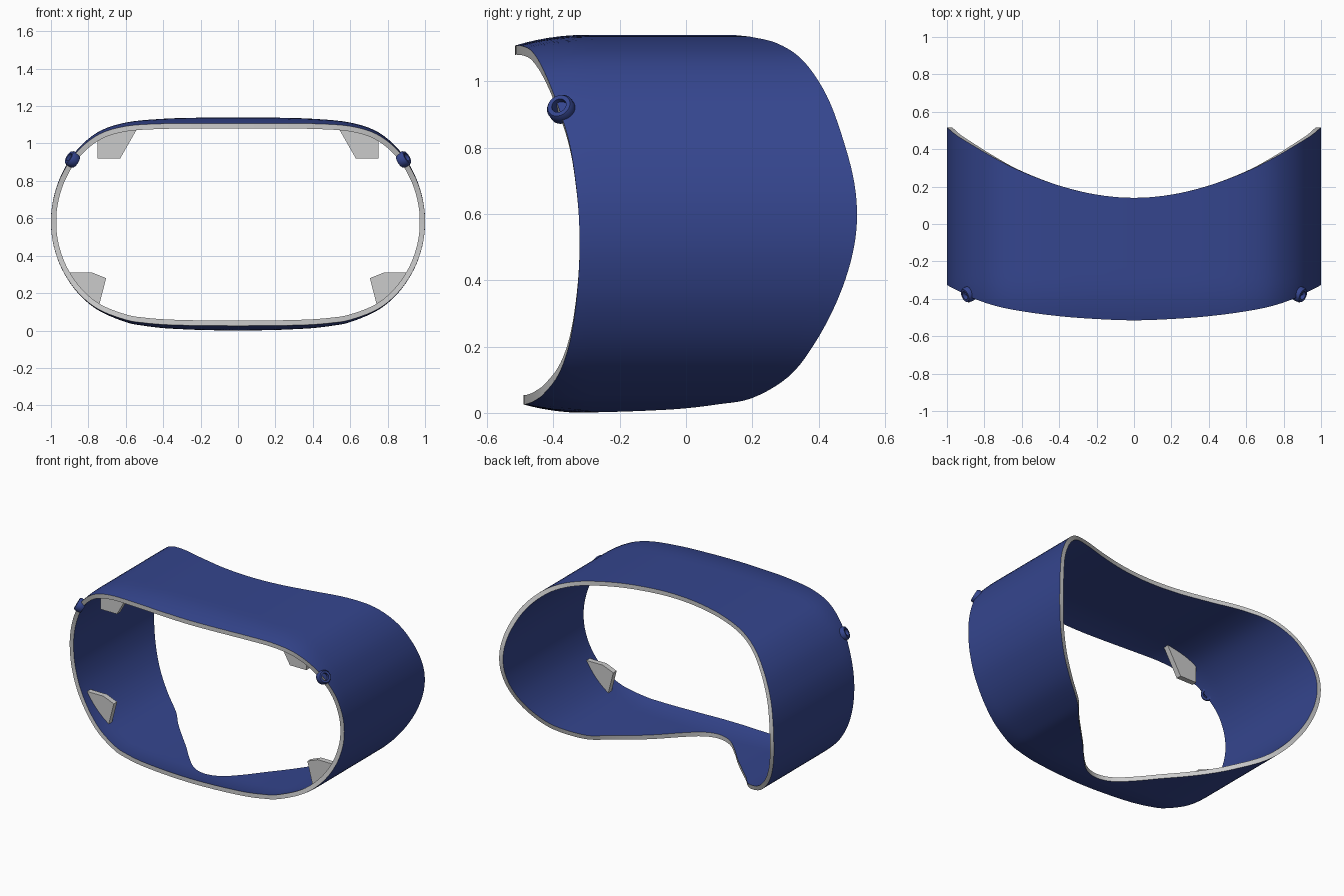
import bpy, bmesh
from math import pi, sin, cos
from mathutils import Vector

if "Cube" in bpy.data.objects:
    bpy.data.objects.remove(bpy.data.objects["Cube"])

blue = bpy.data.materials.new("blue")
blue.diffuse_color = (0.035, 0.06, 0.27, 1)
blue.use_nodes = True
blue.node_tree.nodes["Principled BSDF"].inputs["Base Color"].default_value = blue.diffuse_color
rim_grey = bpy.data.materials.new("rim_grey")
rim_grey.diffuse_color = (0.6, 0.6, 0.6, 1)
rim_grey.use_nodes = True
rim_grey.node_tree.nodes["Principled BSDF"].inputs["Base Color"].default_value = rim_grey.diffuse_color


def make_object(name, bm, mats=(), smooth=False):
    bmesh.ops.recalc_face_normals(bm, faces=bm.faces[:])
    mesh = bpy.data.meshes.new(name)
    bm.to_mesh(mesh)
    bm.free()
    for m in mats:
        mesh.materials.append(m)
    ob = bpy.data.objects.new(name, mesh)
    bpy.context.collection.objects.link(ob)
    if smooth:
        bpy.ops.object.select_all(action='DESELECT')
        ob.select_set(True)
        bpy.context.view_layer.objects.active = ob
        bpy.ops.object.shade_smooth_by_angle(angle=0.6)
    return ob


# Right half of the band, top to bottom: x, z, front edge y, back edge y
PROFILE = [
    (0.00, 1.140, -0.515, 0.14), (0.20, 1.138, -0.508, 0.157), (0.40, 1.132, -0.493, 0.205),
    (0.60, 1.112, -0.467, 0.28), (0.75, 1.060, -0.437, 0.355), (0.87, 0.955, -0.395, 0.425),
    (0.95, 0.820, -0.353, 0.475), (0.99, 0.690, -0.332, 0.508), (1.00, 0.570, -0.322, 0.515),
    (0.985, 0.450, -0.322, 0.495), (0.94, 0.325, -0.332, 0.45), (0.86, 0.205, -0.352, 0.385),
    (0.75, 0.110, -0.385, 0.31), (0.60, 0.045, -0.430, 0.20), (0.50, 0.025, -0.45, 0.09),
    (0.40, 0.013, -0.465, -0.01), (0.30, 0.007, -0.475, -0.11), (0.20, 0.003, -0.482, -0.22),
    (0.10, 0.001, -0.488, -0.31), (0.00, 0.000, -0.490, -0.34),
]


def smooth_loop(half, steps):
    """Mirror the half profile to a closed loop and run a Catmull-Rom spline through it."""
    pts = [Vector(p) for p in half]
    pts += [Vector((-p[0], *p[1:])) for p in half[-2:0:-1]]
    n, out = len(pts), []
    for i in range(n):
        a, b, c, d = (pts[(i + k) % n] for k in (-1, 0, 1, 2))
        for s in range(steps):
            t = s / steps
            out.append(0.5 * (2 * b + (c - a) * t + (2 * a - 5 * b + 4 * c - d) * t * t
                              + (3 * b - a - 3 * c + d) * t ** 3))
    return out


# Curved band: outer and inner walls, joined by grey rims
loop = smooth_loop(PROFILE, 5)
N, THICK, ROWS = len(loop), 0.028, 14
bm = bmesh.new()
grid = []
for i, (x, z, front, back) in enumerate(loop):
    p, q = loop[i - 1], loop[(i + 1) % N]
    inward = Vector((-(p[1] - q[1]), 0, p[0] - q[0])).normalized()
    outer, inner = [], []
    for r in range(ROWS + 1):
        y = front + (back - front) * (r / ROWS) ** 1.5
        roll = 0.028 * max(0, (-0.3 - y) / 0.2) ** 2    # front lip rolls inward
        base = Vector((x, y, z))
        outer.append(bm.verts.new(base + inward * roll))
        inner.append(bm.verts.new(base + inward * (roll + THICK)))
    grid.append(outer + inner[::-1])
M = len(grid[0])
for i in range(N):
    a, b = grid[i], grid[(i + 1) % N]
    for r in range(M):
        s = (r + 1) % M
        f = bm.faces.new((a[r], a[s], b[s], b[r]))
        f.material_index = 1 if r in (ROWS, M - 1) else 0
make_object("curved_band", bm, (blue, rim_grey), True)


# Small eyelets on the front upper corners
def eyelet(name, side):
    bm = bmesh.new()
    section = [(0.023, -0.024), (0.036, -0.024), (0.042, -0.014), (0.042, 0.014),
               (0.036, 0.024), (0.023, 0.024)]
    axis = Vector((side * 0.8, -0.35, 0.48))
    rot = axis.to_track_quat('Z', 'Y')
    seg = 32
    rings = [[bm.verts.new(rot @ Vector((r * cos(2 * pi * k / seg), r * sin(2 * pi * k / seg), h))
                           + Vector((side * 0.885, -0.375, 0.915)))
              for r, h in section] for k in range(seg)]
    for k in range(seg):
        a, b = rings[k], rings[(k + 1) % seg]
        for j in range(len(section)):
            m = (j + 1) % len(section)
            bm.faces.new((a[j], a[m], b[m], b[j]))
    make_object(name, bm, (blue,), True)


# Flat mounting tabs inside the band
def tab(name, outline, side, y0, y1):
    bm = bmesh.new()
    f = bm.faces.new([bm.verts.new((side * x, y0, z)) for x, z in outline])
    ext = bmesh.ops.extrude_face_region(bm, geom=[f])
    bmesh.ops.translate(bm, vec=(0, y1 - y0, 0),
                        verts=[v for v in ext["geom"] if isinstance(v, bmesh.types.BMVert)])
    make_object(name, bm)


UPPER = [(0.53, 1.095), (0.63, 0.92), (0.75, 0.92), (0.75, 1.04), (0.65, 1.075)]
LOWER = [(0.745, 0.125), (0.705, 0.28), (0.78, 0.31), (0.915, 0.31), (0.85, 0.215)]
for side, label in ((1, "right"), (-1, "left")):
    eyelet("eyelet_" + label, side)
    tab("upper_tab_" + label, UPPER, side, -0.36, -0.325)
    tab("lower_tab_" + label, LOWER, side, -0.285, -0.25)
